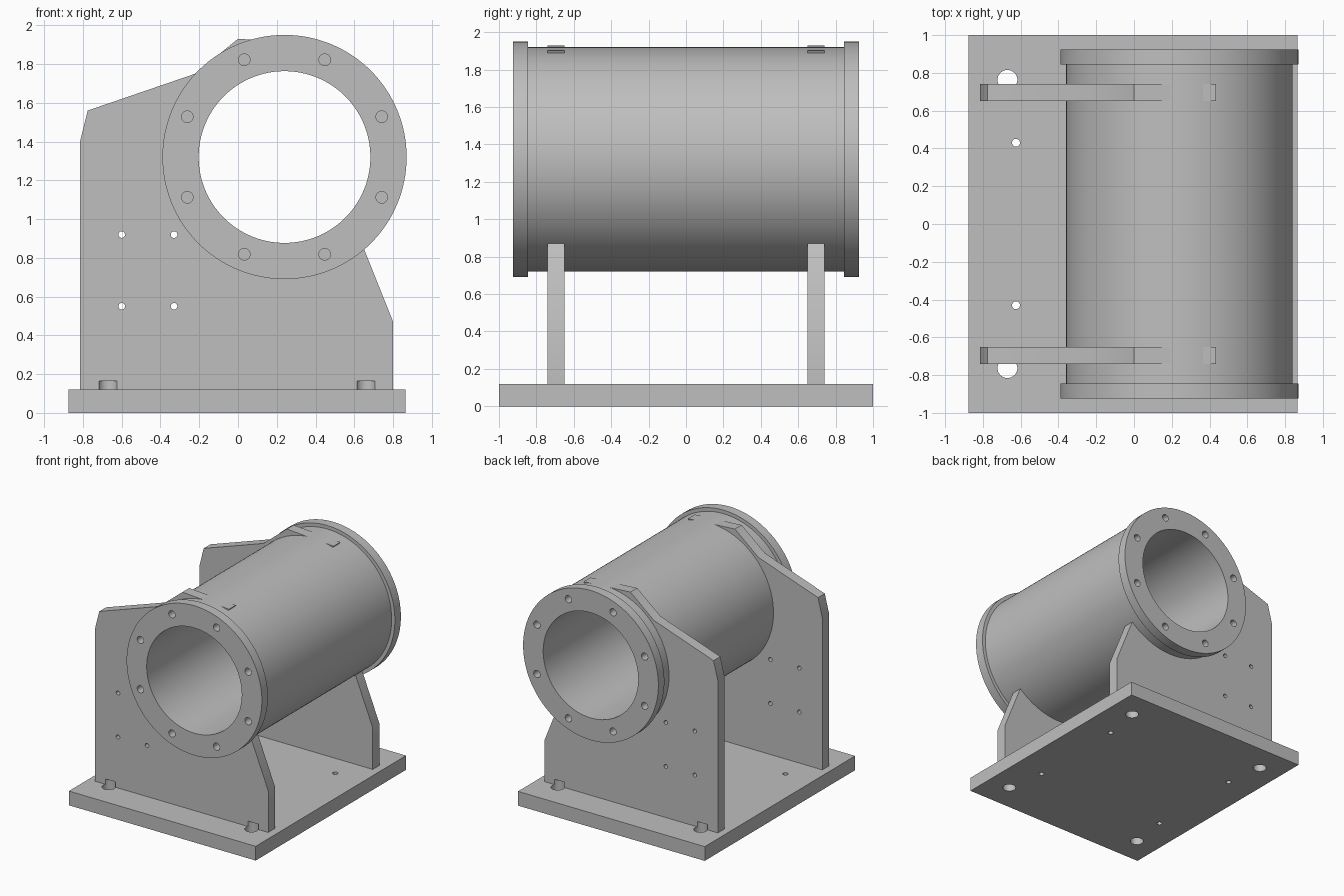
import bpy, bmesh, math
from mathutils import Matrix

if "Cube" in bpy.data.objects:
    bpy.data.objects.remove(bpy.data.objects["Cube"])

CX, CZ = 0.24, 1.32            # pipe axis
R_FLANGE, R_PIPE, R_BORE = 0.63, 0.60, 0.443

grey = bpy.data.materials.new("light grey")
grey.diffuse_color = (0.52, 0.52, 0.52, 1)
grey.use_nodes = True
grey.node_tree.nodes["Principled BSDF"].inputs["Base Color"].default_value = grey.diffuse_color


def make_object(name, bm):
    bmesh.ops.recalc_face_normals(bm, faces=bm.faces)
    mesh = bpy.data.meshes.new(name)
    bm.to_mesh(mesh)
    bm.free()
    mesh.materials.append(grey)
    ob = bpy.data.objects.new(name, mesh)
    bpy.context.collection.objects.link(ob)
    return ob


def extruded(name, outline, y0, y1):
    """Prism with an (x, z) outline running from y0 to y1."""
    bm = bmesh.new()
    face = bm.faces.new([bm.verts.new((x, y0, z)) for x, z in outline])
    new = bmesh.ops.extrude_face_region(bm, geom=[face])["geom"]
    verts = [v for v in new if isinstance(v, bmesh.types.BMVert)]
    bmesh.ops.translate(bm, verts=verts, vec=(0, y1 - y0, 0))
    return make_object(name, bm)


def ring(name, r_out, r_in, y0, y1, n=128):
    """Hollow cylinder along the pipe axis."""
    bm = bmesh.new()
    rows = []
    for i in range(n):
        a = 2 * math.pi * i / n
        rows.append([bm.verts.new((CX + r * math.cos(a), y, CZ + r * math.sin(a)))
                     for r, y in ((r_out, y0), (r_out, y1), (r_in, y1), (r_in, y0))])
    for i in range(n):
        a, b = rows[i], rows[(i + 1) % n]
        for k in range(4):
            j = (k + 1) % 4
            bm.faces.new((a[k], a[j], b[j], b[k]))
    return make_object(name, bm)


def drill(ob, holes, axis):
    """Cut cylinders given as (centre, radius, length) along the axis."""
    bm = bmesh.new()
    turn = Matrix.Rotation(math.pi / 2, 4, 'X') if axis == 'Y' else Matrix()
    for centre, radius, length in holes:
        bmesh.ops.create_cone(bm, cap_ends=True, segments=32, radius1=radius, radius2=radius,
                              depth=length, matrix=Matrix.Translation(centre) @ turn)
    cutter = make_object("hole_cutter", bm)
    cutter.hide_render = True
    mod = ob.modifiers.new("holes", 'BOOLEAN')
    mod.operation, mod.solver, mod.object = 'DIFFERENCE', 'EXACT', cutter
    deps = bpy.context.evaluated_depsgraph_get()
    cut_mesh = bpy.data.meshes.new_from_object(ob.evaluated_get(deps))
    ob.modifiers.clear()
    ob.data = cut_mesh
    bpy.data.objects.remove(cutter)


# base plate with large corner holes and small inner holes
corner_holes = [((x, y, 0.0), 0.0525, 0.33) for x in (-0.67, 0.66) for y in (-0.763, 0.763)]
small_holes = [((x, y, 0.0), 0.021, 0.33) for x in (-0.625, 0.605) for y in (-0.43, 0.43)]
base = extruded("base_plate", [(-0.875, 0), (0.865, 0), (0.865, 0.12), (-0.875, 0.12)], -1, 1)
drill(base, corner_holes + small_holes, 'Z')
parts = [base]

# support plates: outer edge, then an arc buried in the pipe wall
outline = [(0.64, 0.87), (0.80, 0.47), (0.80, 0.12), (-0.815, 0.12), (-0.815, 1.40),
           (-0.775, 1.56), (-0.22, 1.75), (0.0, 1.93), (0.435, 1.902)]
for i in range(49):
    a = math.radians(72 + (311 - 72) * i / 48)
    outline.append((CX + 0.585 * math.cos(a), CZ + 0.585 * math.sin(a)))

for side, label in ((-1, "front"), (1, "back")):
    plate = extruded(label + "_support_plate", outline, side * 0.65, side * 0.74)
    drill(plate, [((x, side * 0.695, z), 0.017, 0.3)
                  for x in (-0.60, -0.33) for z in (0.55, 0.92)], 'Y')
    drill(plate, corner_holes, 'Z')        # bolt clearance notches at the foot

    # end flange with a circle of eight bolt holes
    flange = ring(label + "_flange", R_FLANGE, R_BORE, side * 0.845, side * 0.925)
    bolts = []
    for k in range(8):
        a = math.radians(22.5 + 45 * k)
        bolts.append(((CX + 0.543 * math.cos(a), side * 0.885, CZ + 0.543 * math.sin(a)),
                      0.03, 0.2))
    drill(flange, bolts, 'Y')
    parts += [plate, flange]

# pipe
parts.append(ring("pipe", R_PIPE, R_BORE, -0.845, 0.845))

# smooth round walls, keep edges sharp
bpy.ops.object.select_all(action='DESELECT')
for ob in parts:
    ob.select_set(True)
bpy.context.view_layer.objects.active = parts[0]
bpy.ops.object.shade_smooth_by_angle(angle=math.radians(30))
